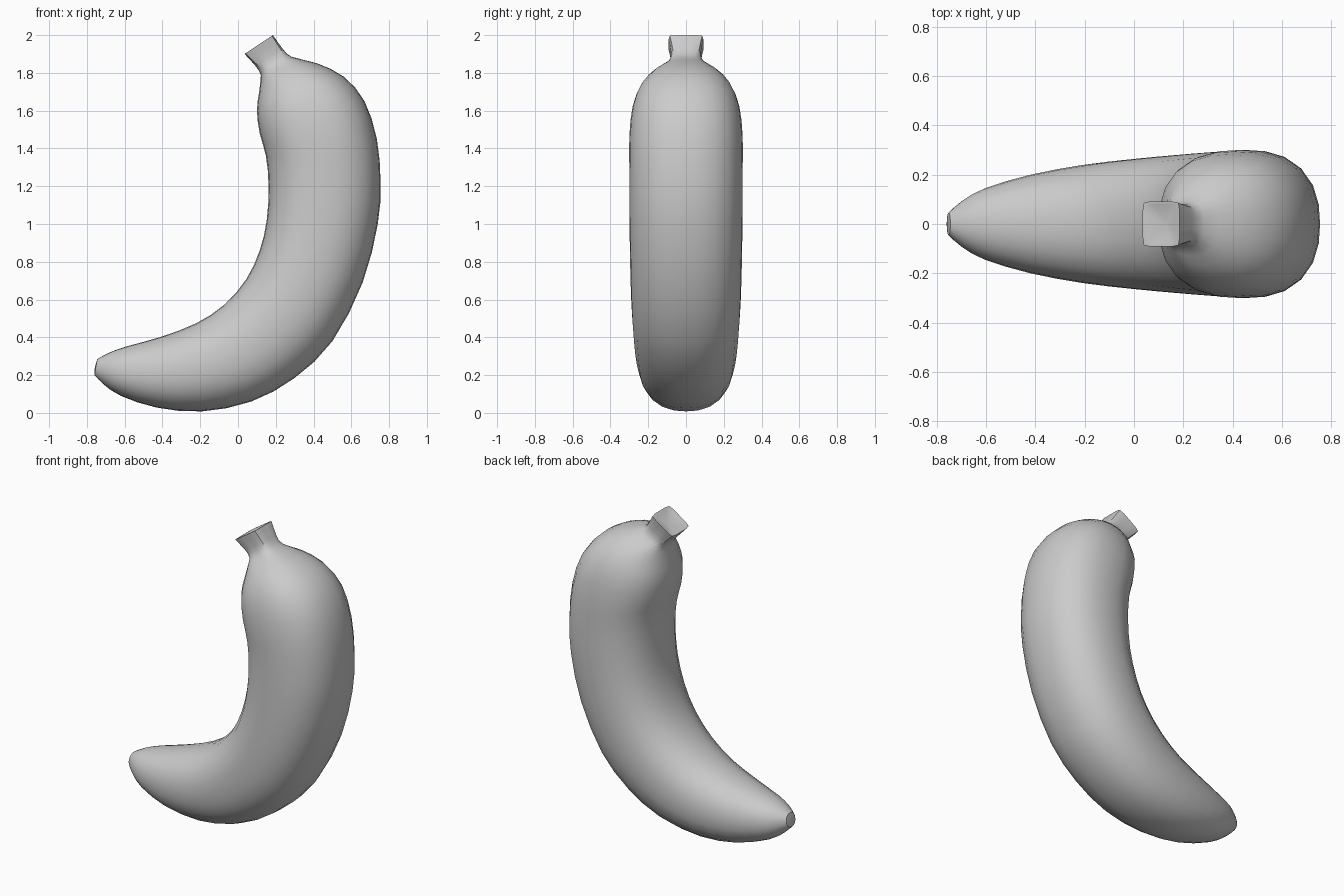
import bpy, bmesh, math
from mathutils import Vector

cube = bpy.data.objects.get("Cube")
if cube:
    bpy.data.objects.remove(cube)

SIDES = 24
STEPS = 2

# Sections: inner edge x, z, outer edge x, z, half width, squareness
SECTIONS = [
    (-.745, .285, -.76, .20, .045, 2.2),
    (-.68, .32, -.71, .15, .095, 2.2),
    (-.59, .352, -.62, .09, .145, 2.2),
    (-.41, .402, -.43, .028, .20, 2.3),
    (-.22, .475, -.19, .008, .24, 2.3),
    (-.07, .575, .07, .06, .264, 2.4),
    (.045, .71, .30, .185, .28, 2.4),
    (.115, .86, .50, .38, .291, 2.4),
    (.152, 1.02, .66, .69, .297, 2.4),
    (.162, 1.20, .74, 1.0, .30, 2.4),
    (.148, 1.36, .755, 1.22, .30, 2.4),
    (.115, 1.48, .735, 1.45, .30, 2.4),
    (.10, 1.60, .67, 1.65, .282, 2.4),
    (.112, 1.70, .56, 1.78, .235, 2.3),
    (.12, 1.77, .42, 1.85, .165, 2.3),
    (.117, 1.80, .285, 1.885, .095, 3),
    (.09, 1.84, .235, 1.93, .08, 5),
    (.035, 1.90, .185, 2.0, .092, 10),
]


def blend(a, b, c, d, t):
    """Smooth curve through b and c."""
    return .5 * (2 * b + (c - a) * t + (2 * a - 5 * b + 4 * c - d) * t * t
                 + (3 * b - a - 3 * c + d) * t ** 3)


def smooth_sections(rows):
    result = []
    last = len(rows) - 1
    for i in range(last):
        four = [rows[max(0, min(last, i + k))] for k in (-1, 0, 1, 2)]
        for s in range(STEPS):
            result.append([blend(*values, s / STEPS) for values in zip(*four)])
    return result + [rows[-1]]


def add_ring(bm, section, scale=1, offset=Vector()):
    ix, iz, ox, oz, width, power = section
    inner, outer = Vector((ix, 0, iz)), Vector((ox, 0, oz))
    centre, axis = (inner + outer) / 2, (outer - inner) / 2
    ring = []
    for k in range(SIDES):
        a = math.tau * k / SIDES
        c, s = math.cos(a), math.sin(a)
        r = scale / (abs(c) ** power + abs(s) ** power) ** (1 / power)
        ring.append(bm.verts.new(centre + offset + axis * c * r
                                 + Vector((0, width * s * r, 0))))
    return ring


def bridge(bm, a, b):
    for k in range(SIDES):
        n = (k + 1) % SIDES
        bm.faces.new((a[k], a[n], b[n], b[k]))


def fan(bm, ring, point):
    tip = bm.verts.new(point)
    for k in range(SIDES):
        bm.faces.new((ring[k], ring[(k + 1) % SIDES], tip))


bm = bmesh.new()
# Curved body flowing into the square stem
rings = [add_ring(bm, s) for s in smooth_sections(SECTIONS)]
# Narrow rim and sunken pit on the cut stem
top = SECTIONS[-1]
stem_dir = Vector((-.55, 0, .83))
rings.append(add_ring(bm, top, .86))
for a, b in zip(rings, rings[1:]):
    bridge(bm, a, b)
middle = Vector(((top[0] + top[2]) / 2, 0, (top[1] + top[3]) / 2))
fan(bm, rings[-1], middle - stem_dir * .04)
# Blunt blossom end
fan(bm, rings[0], Vector((-.758, 0, .242)))
bmesh.ops.recalc_face_normals(bm, faces=bm.faces)

mesh = bpy.data.meshes.new("banana")
bm.to_mesh(mesh)
bm.free()
banana = bpy.data.objects.new("banana", mesh)
bpy.context.collection.objects.link(banana)

# Plain grey skin
skin = bpy.data.materials.new("plain grey")
skin.use_nodes = True
grey = (.6, .6, .6, 1)
skin.diffuse_color = grey
skin.node_tree.nodes["Principled BSDF"].inputs["Base Color"].default_value = grey
mesh.materials.append(skin)

bpy.ops.object.select_all(action='DESELECT')
banana.select_set(True)
bpy.context.view_layer.objects.active = banana
bpy.ops.object.shade_smooth_by_angle(angle=math.radians(40))
